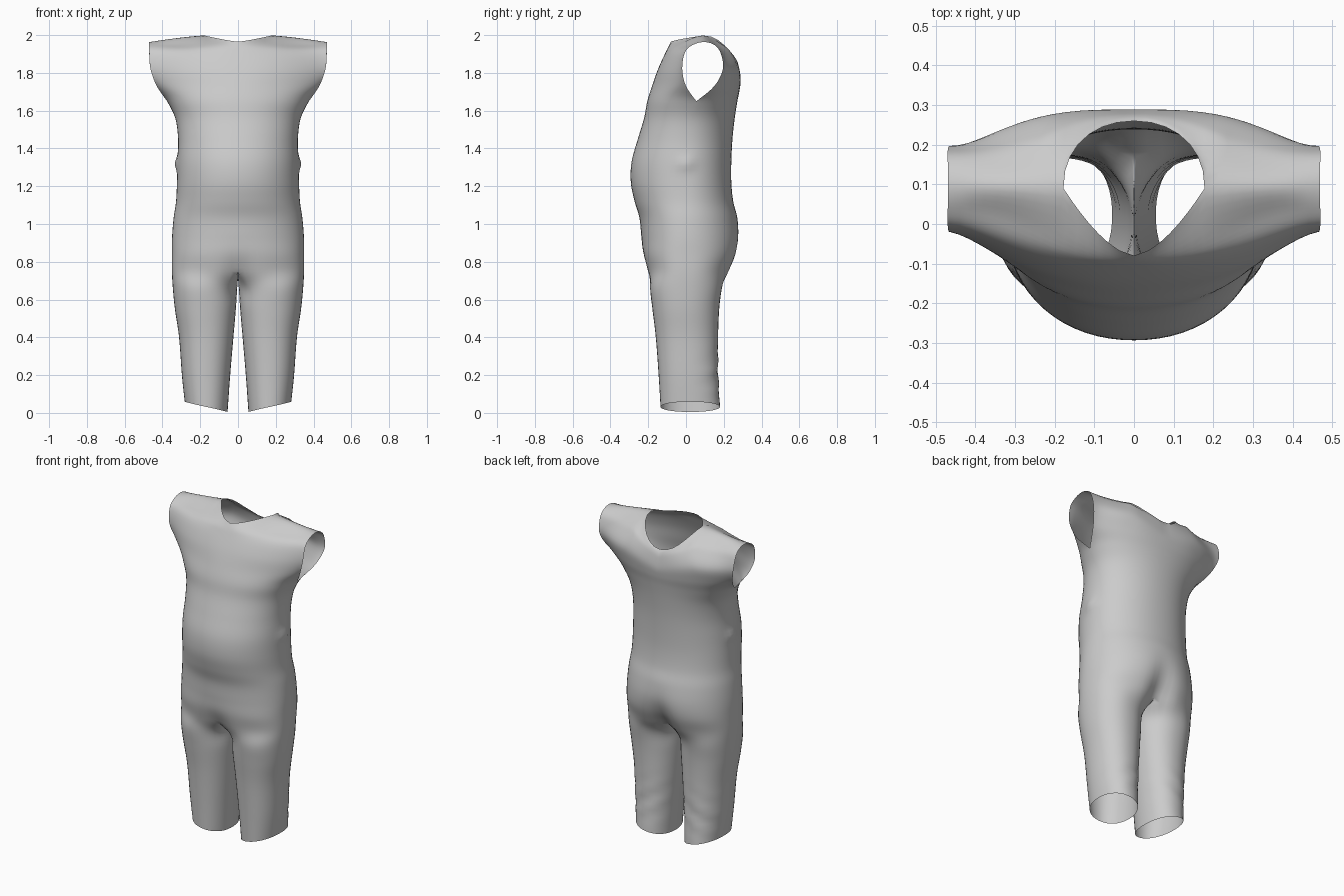
import bpy, bmesh
from math import sin, cos, pi, exp, copysign
from mathutils import Vector as V

if "Cube" in bpy.data.objects:
    bpy.data.objects.remove(bpy.data.objects["Cube"])

N, H, NECK, M, SUB = 32, 16, 7, 9, 5   # half-ring columns, armpit column, neck column, inner-leg columns, row subdivision


def spow(v, p):
    return copysign(abs(v) ** p, v)


def catmull(pts, ghost=None):
    """Smooth curve through control points, SUB steps per span; ghost continues it past the end."""
    out = [pts[0]]
    for i in range(len(pts) - 1):
        p1, p2 = pts[i], pts[i + 1]
        p0 = pts[i - 1] if i else p1
        p3 = pts[i + 2] if i + 2 < len(pts) else (ghost or p2)
        for j in range(1, SUB + 1):
            t = j / SUB
            out.append(0.5 * (2 * p1 + (p2 - p0) * t + (2 * p0 - 5 * p1 + 4 * p2 - p3) * t * t
                              + (3 * p1 - p0 - 3 * p2 + p3) * t ** 3))
    return out


def leg_point(row, a):
    z, xi, xo, yf, yb = row
    c, s = spow(cos(a), 0.92), spow(sin(a), 0.92)
    tilt = 0.027 * cos(a) if z < 0.1 else 0
    return V(((xi + xo) / 2 + (xo - xi) / 2 * c, (yf + yb) / 2 + (yb - yf) / 2 * s, z + tilt))


def torso_ring(z, w, yf, yb, ym, df, db):
    """Half ring from front centre round the side to back centre; df/db are centre creases."""
    n = 2.1 + 0.3 * min(1, max(0, (0.95 - z) / 0.2))   # boxier towards the crotch
    ring = []
    for k in range(N + 1):
        a = pi * k / N
        s = sin(a) if 0 < k < N else 0
        crease = exp(-(w * s / 0.07) ** 2)
        f = max(0, 1 - min(1, s) ** n) ** (1 / n)
        if k < H:
            y = ym - f * (ym - yf - df * crease)
        elif k > H:
            y = ym + f * (yb - ym - db * crease)
        else:
            y = ym
        ring.append(V((w * s, y, z)))
    return ring


def yoke_row(yc, zc, xe, ye, ze, e, q, mix):
    """Chest or back row from the centre line out to the armhole edge."""
    row = []
    for k in range(H + 1):
        s = (1 - mix) * sin(pi / 2 * k / H) + mix * k / H
        f = max(0, 1 - s ** e) ** q
        row.append(V((xe * s, ye + (yc - ye) * f, zc + (ze - zc) * min(1, k / NECK))))
    return row


def top_row(back):
    """Neckline followed by the shoulder line."""
    row = []
    for k in range(H + 1):
        if k <= NECK:
            s = k / NECK
            if back:
                c = cos(pi / 2 * s)
                row.append(V((0.178 * sin(pi / 2 * s) ** 0.95, 0.09 + 0.17 * c ** 0.9, 1.998 - 0.128 * c ** 2)))
            else:
                row.append(V((0.178 * s ** 0.8, -0.08 + 0.17 * s ** 1.3, 1.965 + 0.033 * s)))
        else:
            s = (k - NECK) / (H - NECK)
            row.append(V((0.178 + 0.292 * s, 0.09 + 0.01 * s, 1.998 - 0.035 * s ** 1.3)))
    return row


# Control rows: legs, trunk, chest, upper back
legs = [(0.032, .055, .282, -.135, .18), (0.2, .041, .297, -.145, .17), (0.4, .024, .312, -.16, .17),
        (0.55, .011, .334, -.178, .176), (0.66, .004, .345, -.19, .19)]
trunk = [(.75, .35, -.208, .236, 0, .025, .055), (.84, .35, -.228, .272, 0, .005, .03),
         (.93, .349, -.236, .284, 0, 0, .01), (1.03, .341, -.246, .272, 0, 0, 0),
         (1.12, .328, -.272, .25, 0, 0, 0), (1.22, .323, -.292, .24, 0, 0, 0),
         (1.33, .32, -.288, .24, 0, 0, 0), (1.45, .317, -.255, .246, .01, 0, 0),
         (1.56, .332, -.222, .258, .03, 0, 0), (1.65, .375, -.205, .272, .055, 0, 0)]
chest = [(-.18, 1.73, .43, .0, 1.73, 2, .8, .3), (-.148, 1.82, .463, -.02, 1.82, 2.3, 1.3, .7),
         (-.112, 1.9, .47, -.005, 1.91, 2, 1.6, 1), (-.092, 1.94, .47, .04, 1.95, 2, 3, 1)]
upper_back = [(.284, 1.71, .43, .15, 1.73, 2.6, 1, .3), (.289, 1.76, .463, .195, 1.82, 3.2, 1.8, .7),
              (.28, 1.82, .47, .185, 1.9, 2.2, 2.8, 1), (.271, 1.848, .47, .155, 1.945, 2, 4.5, 1)]

PHI = pi * 140 / 180
lower = [[leg_point(r, -PHI + 2 * PHI * k / N) for k in range(N + 1)] for r in legs]
lower += [torso_ring(*r) for r in trunk]
front = [yoke_row(*r) for r in chest] + [top_row(False)]
back = [yoke_row(*r) for r in upper_back] + [top_row(True)]


def column(k, upper, other, ku):
    low = [r[k] for r in lower]
    up = [r[ku] for r in upper]
    ghost = other[-2][ku] if ku >= NECK else None   # shoulders roll over to the other side
    if k == H:   # armpit: corner between side and armhole edge
        return catmull(low) + catmull([low[-1]] + up, ghost)[1:]
    return catmull(low + up, ghost)


front_cols = [column(k, front, back, k) for k in range(H + 1)]
back_cols = [column(k, back, front, N - k) for k in range(H, N + 1)]

# Inner legs, hanging from the crotch line
nl = len(legs) * SUB + 1
crotch = lower[len(legs)]
inner_cols = [back_cols[-1][:nl]]
for m in range(1, M):
    t = m / M
    pts = [leg_point(r, PHI + (2 * pi - 2 * PHI) * t) for r in legs]
    p = crotch[N].lerp(crotch[0], t)
    pts.append(V((0, p.y, p.z - 0.04 * sin(pi * t))))
    inner_cols.append(catmull(pts))
inner_cols.append(front_cols[0][:nl])


def detail(p):
    """Small side knot at the waist and soft folds behind the lower legs."""
    p = p.copy()
    side = exp(-((p.z - 1.32) / .035) ** 2 - (p.y / .04) ** 2)
    if p.x > .25:
        p.x += .014 * side
    if p.y > .05 and p.z < .5:
        p.y += .005 * sin(p.z * 55 + p.x * 30) * exp(-((p.z - .22) / .1) ** 2)
    p.x = max(0, p.x)
    return p


bm = bmesh.new()
for cols in (front_cols, back_cols, inner_cols):
    grid = [[bm.verts.new(detail(p)) for p in c] for c in cols]
    for a, b in zip(grid, grid[1:]):
        for i in range(len(a) - 1):
            bm.faces.new((a[i], b[i], b[i + 1], a[i + 1]))
bmesh.ops.remove_doubles(bm, verts=bm.verts, dist=1e-4)
bmesh.ops.recalc_face_normals(bm, faces=bm.faces)
for f in bm.faces:
    f.smooth = True
me = bpy.data.meshes.new("body_suit")
bm.to_mesh(me)
bm.free()
suit = bpy.data.objects.new("body_suit", me)
bpy.context.collection.objects.link(suit)

# Other half
mir = suit.modifiers.new("mirror", 'MIRROR')
mir.use_clip = True
mir.merge_threshold = 0.0005
